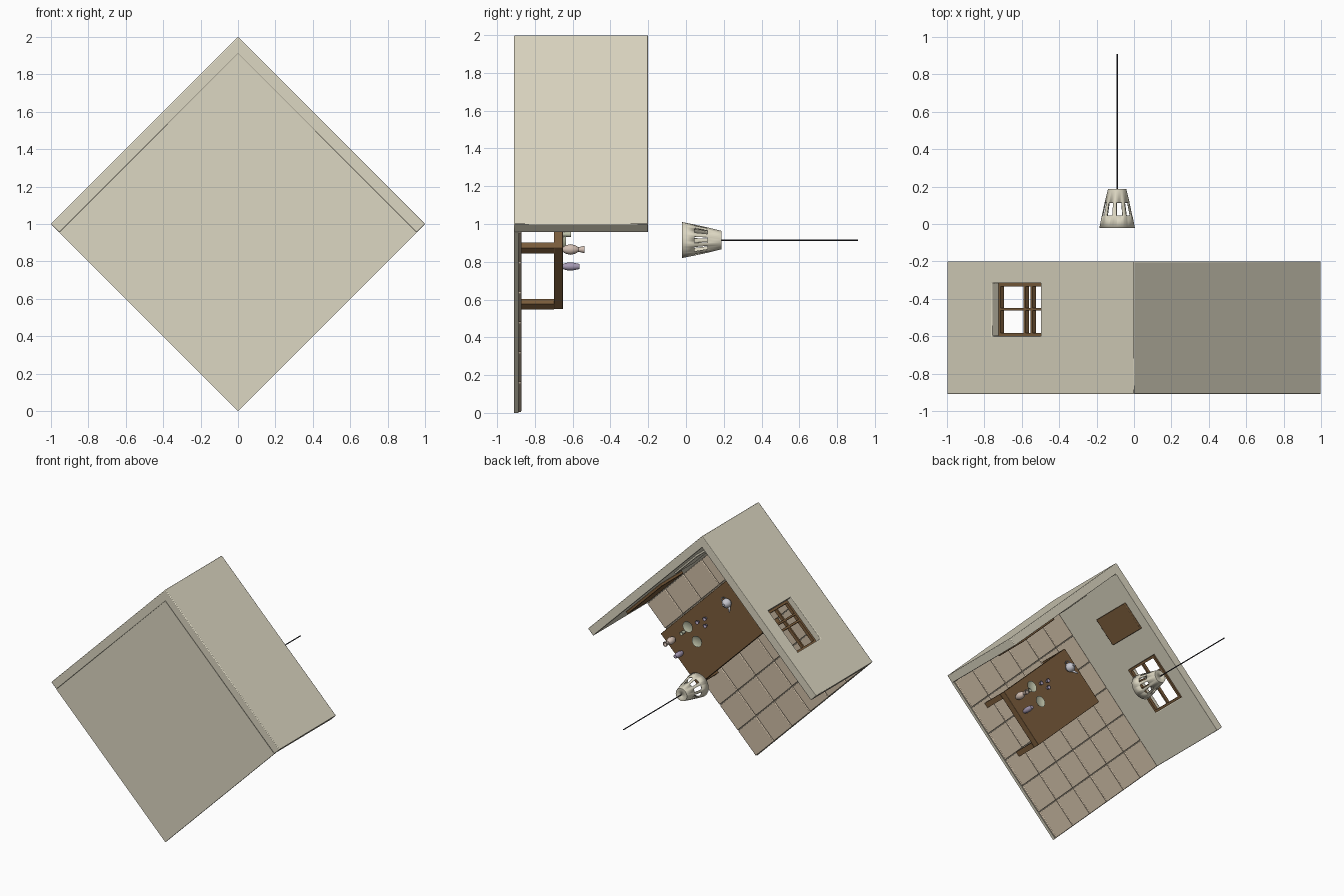
import bpy, bmesh, math
from mathutils import Matrix, Vector

if "Cube" in bpy.data.objects:
    bpy.data.objects.remove(bpy.data.objects["Cube"])

# Room axes: X, Y along the floor edges, Z up from the floor; the room lies on its side
S = math.sqrt(0.5)
M = Matrix(((-S, S, 0, 0), (0, 0, 1, 0), (S, S, 0, 1), (0, 0, 0, 1)))
H = S          # half the floor width... diamond half-diagonal is 1
IN = 0.643     # inner wall faces


def mat(name, *c):
    m = bpy.data.materials.new(name)
    m.diffuse_color = (*c, 1)
    m.use_nodes = True
    m.node_tree.nodes["Principled BSDF"].inputs["Base Color"].default_value = m.diffuse_color
    return m


CREAM = mat("cream", 0.72, 0.68, 0.54)
TILE = mat("tile", 0.62, 0.51, 0.38)
WOOD = mat("wood", 0.20, 0.11, 0.045)
GREY = mat("china_grey", 0.55, 0.55, 0.6)
PURPLE = mat("purple", 0.38, 0.32, 0.45)
PINK = mat("pink", 0.65, 0.52, 0.45)
GREEN = mat("pale_green", 0.5, 0.52, 0.38)
BLACK = mat("black", 0.03, 0.03, 0.04)


def finish(bm, name, m, smooth=True):
    bmesh.ops.recalc_face_normals(bm, faces=bm.faces)
    bm.transform(M)
    me = bpy.data.meshes.new(name)
    bm.to_mesh(me)
    bm.free()
    ob = bpy.data.objects.new(name, me)
    bpy.context.collection.objects.link(ob)
    me.materials.append(m)
    if smooth:
        bpy.ops.object.select_all(action='DESELECT')
        ob.select_set(True)
        bpy.context.view_layer.objects.active = ob
        bpy.ops.object.shade_smooth_by_angle(angle=math.radians(40))
    return ob


def add_box(bm, lo, hi):
    lo, hi = Vector(lo), Vector(hi)
    mt = Matrix.Translation((lo + hi) / 2) @ Matrix.Diagonal((*(hi - lo), 1))
    bmesh.ops.create_cube(bm, size=1, matrix=mt)


def boxes(name, m, items, bevel=0.0):
    bm = bmesh.new()
    for lo, hi in items:
        add_box(bm, lo, hi)
    ob = finish(bm, name, m)
    if bevel:
        b = ob.modifiers.new("bevel", 'BEVEL')
        b.width, b.segments = bevel, 2
    return ob


def floor_xy(x, z):
    """front-view position -> room X, Y"""
    return (z - 1 - x) * S, (z - 1 + x) * S


def add_lathe(bm, prof, cx, cy, n=24, start=0.0):
    rings = []
    for r, z in prof:
        rings.append([bm.verts.new((cx + r * math.cos(start + 2 * math.pi * i / n),
                                    cy + r * math.sin(start + 2 * math.pi * i / n), z)) for i in range(n)])
    return [[bm.faces.new((a[i], a[(i + 1) % n], b[(i + 1) % n], b[i])) for i in range(n)]
            for a, b in zip(rings, rings[1:])]


def lathe(name, m, prof, x, z, base=-0.65):
    bm = bmesh.new()
    add_lathe(bm, [(max(r, 0.0005), base + h) for r, h in prof], *floor_xy(x, z))
    return finish(bm, name, m)


# Walls: L-shaped plan, extruded, with a window opening
bm = bmesh.new()
plan = [(H, -H), (H, H), (-H, H), (-H, IN), (IN, IN), (IN, -H)]
f = bm.faces.new([bm.verts.new((x, y, -0.91)) for x, y in plan])
ext = bmesh.ops.extrude_face_region(bm, geom=[f])
bmesh.ops.translate(bm, vec=(0, 0, 0.71), verts=[v for v in ext['geom'] if isinstance(v, bmesh.types.BMVert)])
walls = finish(bm, "walls", CREAM)
cutter = boxes("window_cutter", CREAM, [((0.55, -0.368, -0.60), (0.8, 0.0, -0.315))])
cutter.hide_render = True
cutter.hide_set(True)
b = walls.modifiers.new("window", 'BOOLEAN')
b.object, b.solver = cutter, 'EXACT'
b = walls.modifiers.new("bevel", 'BEVEL')
b.width, b.segments = 0.005, 2

# Floor slab and tiles
boxes("floor_slab", CREAM, [((-H, -H, -0.91), (IN, IN, -0.888))])
n, step = 6, (IN + H) / 6
boxes("floor_tiles", TILE, [((-H + i * step + 0.002, -H + j * step + 0.002, -0.888),
                             (-H + (i + 1) * step - 0.002, -H + (j + 1) * step - 0.002, -0.872))
                            for i in range(n) for j in range(n)], 0.005)

# Window frame with mullions
y0, y1, z0, z1, t = -0.368, 0.0, -0.60, -0.315, 0.018
xa, xb = 0.632, 0.658
boxes("window_frame", WOOD, [
    ((xa, y0, z0), (xb, y0 + t, z1)), ((xa, y1 - t, z0), (xb, y1, z1)),
    ((xa, y0 + t, z0), (xb, y1 - t, z0 + t)), ((xa, y0 + t, z1 - t), (xb, y1 - t, z1)),
    ((xa, y0 + t, -0.463), (xb, y1 - t, -0.45)),
    ((xa, -0.178, z0 + t), (xb, -0.162, z1 - t)), ((xa, -0.123, z0 + t), (xb, -0.109, z1 - t))])

# Pictures on both walls
boxes("picture_window_wall", WOOD, [((0.625, 0.21, -0.59), (IN, 0.43, -0.275))], 0.004)
boxes("picture_long", WOOD, [((-0.45, 0.622, -0.62), (-0.02, IN, -0.35))], 0.004)
boxes("picture_pale", CREAM, [((0.15, 0.628, -0.58), (0.42, IN, -0.35))], 0.004)

# Table
tx, ty, s = (-0.57, 0.24), (-0.07, 0.39), 0.04
legs = [((x, y, -0.872), (x + s, y + s, -0.70)) for x in (tx[0], tx[1] - s) for y in (ty[0], ty[1] - s)]
boxes("table_legs", WOOD, legs)
boxes("table_top", WOOD, [((tx[0], ty[0], -0.70), (tx[1], ty[1], -0.652))], 0.003)

# Tableware
lathe("vase", PINK, [(0, 0), (0.014, 0), (0.023, 0.015), (0.028, 0.04), (0.022, 0.065), (0.012, 0.08),
                     (0.016, 0.098), (0.02, 0.112), (0.013, 0.112), (0.009, 0.08)], 0.56, 0.865)
lathe("jar", PURPLE, [(0, 0), (0.014, 0), (0.02, 0.02), (0.021, 0.05), (0.016, 0.075), (0.013, 0.087), (0, 0.087)],
      0.49, 0.775)
for k, (x, z) in enumerate([(0.43, 1.0), (0.35, 0.905)]):
    lathe("plate_%d" % k, GREEN, [(0, 0), (0.026, 0), (0.042, 0.012), (0.044, 0.015), (0.026, 0.005), (0, 0.005)], x, z)
lathe("tumbler", GREEN, [(0, 0), (0.011, 0), (0.015, 0.04), (0.013, 0.04), (0.01, 0.004), (0, 0.004)], 0.47, 0.945)
for k, (x, z) in enumerate([(0.345, 1.06), (0.28, 1.105), (0.275, 1.05)]):
    lathe("cup_%d" % k, PURPLE, [(0, 0), (0.009, 0), (0.016, 0.022), (0.014, 0.022), (0.007, 0.004), (0, 0.004)], x, z)

# Teapot: body with lid, spout, handle
px, pz = 0.08, 1.285
lathe("teapot_body", GREY, [(0, 0), (0.022, 0), (0.036, 0.02), (0.034, 0.04), (0.02, 0.058), (0.007, 0.064),
                            (0.009, 0.074), (0, 0.08)], px, pz)
cx, cy = floor_xy(px, pz)
bm = bmesh.new()
bmesh.ops.create_cone(bm, cap_ends=True, segments=12, radius1=0.011, radius2=0.005, depth=0.05,
                      matrix=Matrix.Translation((cx, cy - 0.046, -0.609)) @ Matrix.Rotation(math.radians(50), 4, 'X'))
finish(bm, "teapot_spout", GREY)
bm = bmesh.new()
rings = []
for i in range(11):
    a = math.pi * (i / 10 - 0.5)
    d = Vector((0, math.cos(a), math.sin(a)))
    c = Vector((cx, cy + 0.03, -0.62)) + d * 0.022
    rings.append([bm.verts.new(c + d * 0.004 * math.cos(q) + Vector((0.004 * math.sin(q), 0, 0)))
                  for q in [math.pi * k / 4 for k in range(8)]])
for a, b in zip(rings, rings[1:]):
    for k in range(8):
        bm.faces.new((a[k], a[(k + 1) % 8], b[(k + 1) % 8], b[k]))
finish(bm, "teapot_handle", GREY)

# Hanging lamp: slotted shade and cord
lx, ly = floor_xy(-0.09, 0.915)
bm = bmesh.new()
rows = add_lathe(bm, [(0.095, -0.02), (0.082, 0.045), (0.067, 0.115), (0.049, 0.187), (0.0005, 0.188)],
                 lx, ly, 45, math.radians(42))
slots = [f for i, f in enumerate(rows[1]) if i % 5 < 3]
bmesh.ops.delete(bm, geom=slots, context='FACES')
shade = finish(bm, "lamp_shade", CREAM)
b = shade.modifiers.new("thickness", 'SOLIDIFY')
b.thickness, b.offset = 0.006, -1
bm = bmesh.new()
bmesh.ops.create_cone(bm, cap_ends=True, segments=12, radius1=0.004, radius2=0.004, depth=0.74,
                      matrix=Matrix.Translation((lx, ly, 0.54)))
finish(bm, "lamp_cord", BLACK)
